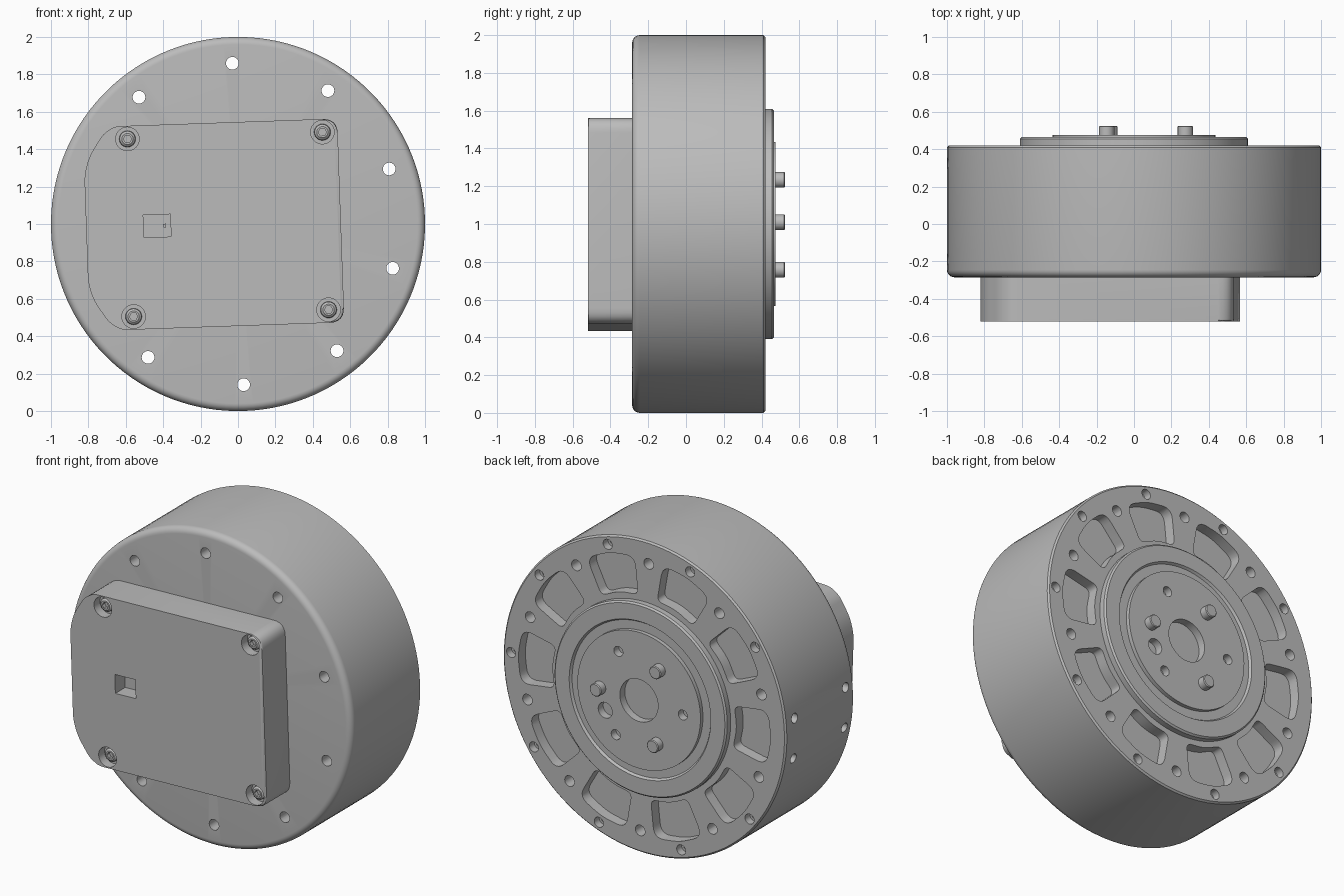
import bpy, bmesh
from math import sin, cos, tau, radians
from mathutils import Matrix, Vector

cube = bpy.data.objects.get("Cube")
if cube:
    bpy.data.objects.remove(cube)

TILT = radians(-2)
grey = bpy.data.materials.new("machined_grey")
grey.use_nodes = True
grey.diffuse_color = (0.5, 0.5, 0.5, 1)
grey.node_tree.nodes["Principled BSDF"].inputs["Base Color"].default_value = (0.5, 0.5, 0.5, 1)


def lathe(bm, profile, x=0, z=0, segs=24, matrix=Matrix()):
    """Closed solid of (radius, y) points turned around a y axis through x, z."""
    rings = []
    for r, y in profile:
        n = segs if r > 0 else 1
        rings.append([bm.verts.new(matrix @ Vector((x + r * cos(tau * i / segs), y, z + r * sin(tau * i / segs))))
                      for i in range(n)])
    for a, b in zip(rings, rings[1:]):
        for i in range(segs):
            j = (i + 1) % segs
            corners = [a[i % len(a)], a[j % len(a)], b[j % len(b)], b[i % len(b)]]
            bm.faces.new(list(dict.fromkeys(corners)))


def rod(bm, r, y0, y1, x=0, z=0, segs=24, matrix=Matrix()):
    lathe(bm, [(0, y0), (r, y0), (r, y1), (0, y1)], x, z, segs, matrix)


def rounded(points, sizes, steps=6):
    """Outline with each corner swapped for a small curve."""
    out = []
    for i, (p, d) in enumerate(zip(points, sizes)):
        p, a, b = Vector(p), Vector(points[i - 1]), Vector(points[(i + 1) % len(points)])
        a, b = p + (a - p).normalized() * d, p + (b - p).normalized() * d
        for k in range(steps + 1):
            t = k / steps
            out.append(a * (1 - t) ** 2 + p * 2 * t * (1 - t) + b * t * t)
    return out


def prism(bm, outline, y0, y1):
    front, back = ([bm.verts.new((p[0], y, p[1])) for p in outline] for y in (y0, y1))
    bm.faces.new(front)
    bm.faces.new(back)
    for i in range(len(outline)):
        bm.faces.new((front[i - 1], front[i], back[i], back[i - 1]))


def make(name, bm):
    bmesh.ops.recalc_face_normals(bm, faces=bm.faces)
    mesh = bpy.data.meshes.new(name)
    bm.to_mesh(mesh)
    bm.free()
    mesh.materials.append(grey)
    obj = bpy.data.objects.new(name, mesh)
    bpy.context.collection.objects.link(obj)
    obj.location.z = 1
    obj.rotation_euler.y = TILT
    return obj


def carve(obj, cutter_bm):
    """Subtract the cutters and keep the finished mesh."""
    cutter = make("cutter", cutter_bm)
    cutter.hide_render = True
    mod = obj.modifiers.new("cut", "BOOLEAN")
    mod.operation, mod.solver, mod.object = "DIFFERENCE", "EXACT", cutter
    bpy.context.view_layer.update()
    result = bpy.data.meshes.new_from_object(obj.evaluated_get(bpy.context.evaluated_depsgraph_get()))
    obj.modifiers.clear()
    obj.data = result
    bpy.data.objects.remove(cutter)


def polar(r, degrees):
    return r * cos(radians(degrees)), r * sin(radians(degrees))


# Drum housing with a filleted front rim
FRONT, BACK, FILLET = -0.285, 0.42, 0.04
bm = bmesh.new()
rim = [(1 - FILLET + FILLET * sin(radians(a)), FRONT + FILLET - FILLET * cos(radians(a))) for a in range(0, 91, 15)]
lathe(bm, [(0, FRONT)] + rim + [(1, BACK - 0.01), (0.99, BACK), (0, BACK)], segs=128)
housing = make("housing", bm)

# Bolt holes, rim screw recesses, back pockets and side holes
cut = bmesh.new()
for k in range(10):
    hole = 90 + 36 * k
    covered = hole in (162, 198)
    rod(cut, 0.034, 0.1 if covered else -0.5, 0.6, *polar(0.86, hole))
    mid = 72 + 36 * k
    if mid != 180:
        x, z = polar(0.943, mid)
        lathe(cut, [(0, 0.3), (0.017, 0.3), (0.017, 0.37), (0.032, 0.37), (0.032, 0.5), (0, 0.5)], x, z)
    corners = [polar(r, mid + a) for r, a in
               ((0.645, -12), (0.655, 0), (0.645, 12), (0.885, 11.5), (0.895, 0), (0.885, -11.5))]
    prism(cut, rounded(corners, (0.04, 0.06, 0.04, 0.07, 0.06, 0.07)), BACK - 0.07, 0.5)
for y in (-0.19, 0.325):
    for z in (-0.13, 0.13):
        rod(cut, 0.03, 0.9, 1.1, matrix=Matrix.Translation((0, y, z)) @ Matrix.Rotation(radians(90), 4, "Z"))
carve(housing, cut)

# Output flange with a groove around its raised hub
bm = bmesh.new()
lathe(bm, [(0, 0.4), (0.61, 0.4), (0.61, 0.455), (0.6, 0.465), (0.5, 0.465), (0.49, 0.45),
           (0.435, 0.45), (0.435, 0.475), (0, 0.475)], segs=96)
flange = make("output_flange", bm)
cut = bmesh.new()
rod(cut, 0.135, 0.425, 0.6, segs=48)
rod(cut, 0.05, 0.425, 0.6, *polar(0.27, -30))
for a in (60, 180, 300):
    rod(cut, 0.032, 0.425, 0.6, *polar(0.31, a))
carve(flange, cut)

# Drive pins
bm = bmesh.new()
for a in (0, 120, 240):
    x, z = polar(0.275, a)
    lathe(bm, [(0, 0.45), (0.041, 0.45), (0.041, 0.52), (0.036, 0.525), (0, 0.525)], x, z)
pins = make("drive_pins", bm)

# Electronics cover with clipped right-hand corners
LID = -0.52
half = [(0.55, 0.545), (-0.64, 0.545), (-0.705, 0.505), (-0.785, 0.385), (-0.812, 0.285)]
sizes = [0.08, 0.03, 0.03, 0.05, 0.04]
outline = rounded(half + [(x, -z) for x, z in reversed(half)], sizes + sizes[::-1])
bm = bmesh.new()
prism(bm, outline, LID, FRONT + 0.01)
edges = [e for e in bm.edges if all(v.co.y < LID + 0.001 for v in e.verts)]
bmesh.ops.bevel(bm, geom=edges, offset=0.012, segments=2, affect="EDGES", profile=0.5)
cover = make("electronics_cover", bm)

# Cover screw recesses and connector opening
cut = bmesh.new()
screws = [(x, z) for x in (-0.575, 0.468) for z in (-0.475, 0.475)]
for x, z in screws:
    rod(cut, 0.063, -0.6, LID + 0.06, x, z, 32)
prism(cut, [(-0.505, -0.055), (-0.36, -0.055), (-0.36, 0.065), (-0.505, 0.065)], -0.6, LID + 0.1)
carve(cover, cut)

# Screw heads with a hex socket
bm = bmesh.new()
for x, z in screws:
    lathe(bm, [(0, LID + 0.07), (0.045, LID + 0.07), (0.042, LID + 0.035), (0.03, LID + 0.025), (0, LID + 0.025)], x, z)
heads = make("cover_screws", bm)
cut = bmesh.new()
for x, z in screws:
    rod(cut, 0.022, -0.6, LID + 0.05, x, z, 6)
carve(heads, cut)

# Small connector post in the opening
bm = bmesh.new()
prism(bm, [(-0.4, -0.005), (-0.385, -0.005), (-0.385, 0.015), (-0.4, 0.015)], LID + 0.06, LID + 0.11)
post = make("connector_post", bm)

bpy.ops.object.select_all(action="DESELECT")
for obj in (housing, flange, pins, cover, heads):
    obj.select_set(True)
bpy.context.view_layer.objects.active = housing
bpy.ops.object.shade_smooth_by_angle(angle=radians(30))
